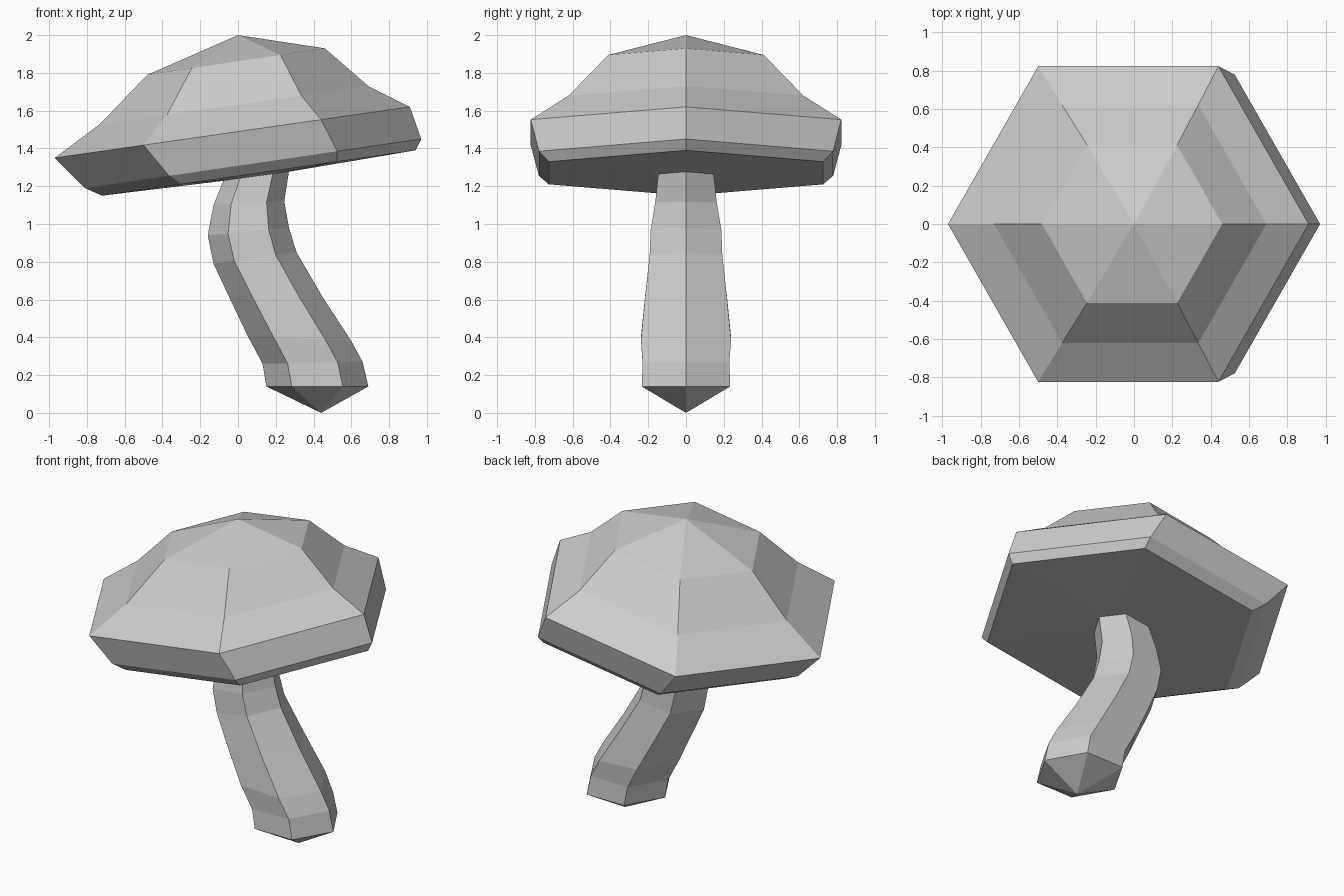
import bpy, bmesh, math
from mathutils import Vector

if "Cube" in bpy.data.objects:
    bpy.data.objects.remove(bpy.data.objects["Cube"])

SIDES = 6


def ring(bm, left, right):
    """Tilted hexagon whose end corners sit at (x, z) left and right."""
    a = Vector((left[0], 0, left[1]))
    b = Vector((right[0], 0, right[1]))
    mid, half = (a + b) / 2, (b - a) / 2
    side = Vector((0, half.length, 0))
    angles = [2 * math.pi * i / SIDES for i in range(SIDES)]
    return [bm.verts.new(mid + half * math.cos(t) + side * math.sin(t)) for t in angles]


def loft(name, rings, bottom, top=None):
    """Skin hexagon rings from bottom to top, closing the ends with a point or flat face."""
    bm = bmesh.new()
    loops = [ring(bm, l, r) for l, r in rings]
    for lo, hi in zip(loops, loops[1:]):
        for i in range(SIDES):
            j = (i + 1) % SIDES
            bm.faces.new((lo[i], lo[j], hi[j], hi[i]))
    for loop, tip in ((loops[0], bottom), (loops[-1], top)):
        if tip is None:
            bm.faces.new(loop)
            continue
        v = bm.verts.new((tip[0], 0, tip[1]))
        for i in range(SIDES):
            bm.faces.new((loop[i], loop[(i + 1) % SIDES], v))
    bmesh.ops.recalc_face_normals(bm, faces=bm.faces)
    mesh = bpy.data.meshes.new(name)
    bm.to_mesh(mesh)
    bm.free()
    obj = bpy.data.objects.new(name, mesh)
    bpy.context.collection.objects.link(obj)
    return obj


# Bent stem with a pointed foot
loft("mushroom_stem", [
    ((0.15, 0.14), (0.69, 0.14)),
    ((0.13, 0.26), (0.66, 0.27)),
    ((0.05, 0.41), (0.60, 0.38)),
    ((-0.05, 0.62), (0.45, 0.61)),
    ((-0.13, 0.79), (0.31, 0.85)),
    ((-0.16, 0.94), (0.27, 0.98)),
    ((-0.13, 1.10), (0.245, 1.12)),
    ((-0.065, 1.26), (0.27, 1.28)),
], bottom=(0.44, 0.0))

# Tilted cap with a bevelled rim
loft("mushroom_cap", [
    ((-0.72, 1.15), (0.94, 1.39)),
    ((-0.81, 1.19), (0.97, 1.45)),
    ((-0.97, 1.35), (0.91, 1.62)),
    ((-0.73, 1.53), (0.69, 1.73)),
    ((-0.48, 1.79), (0.46, 1.93)),
], bottom=(0.14, 1.255), top=(0.0, 2.0))
